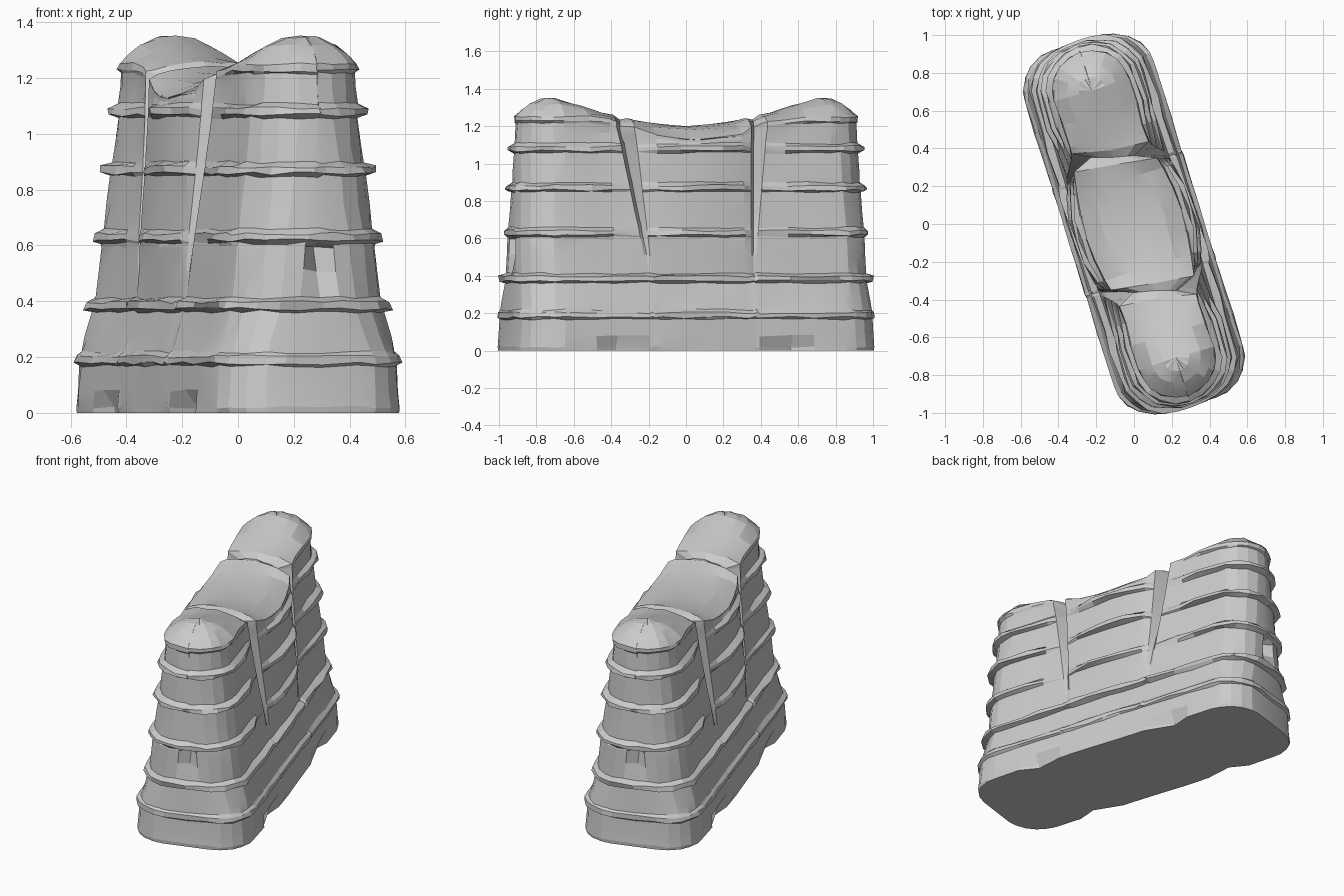
import bpy, bmesh, math, random
from mathutils import Matrix, Vector

if "Cube" in bpy.data.objects:
    bpy.data.objects.remove(bpy.data.objects["Cube"])
random.seed(4)


def lerp_table(table, x):
    """Piecewise linear lookup in rows of (x, value)."""
    if x <= table[0][0]:
        return table[0][1]
    for (x0, y0), (x1, y1) in zip(table, table[1:]):
        if x <= x1:
            return y0 + (y1 - y0) * (x - x0) / (x1 - x0)
    return table[-1][1]


# Shape of the rock: half sizes by height, crest and rim heights by length
HALF_WIDTH = [(0, .35), (.19, .345), (.39, .285), (.62, .262), (.87, .23), (1.08, .207), (1.25, .195)]
HALF_LENGTH = [(0, 1.0), (.2, .992), (.39, .976), (.62, .972), (.87, .96), (1.08, .953), (1.25, .942)]
BULGE = [(.3, .0), (.62, .03), (.87, .045), (1.25, .065)]
CREST = [(0, 1.2), (.25, 1.22), (.37, 1.255), (.5, 1.275), (.62, 1.315), (.74, 1.352)]
RIM = [(0, 1.13), (.28, 1.16), (.33, 1.2), (.45, 1.235), (.6, 1.25)]
LEDGES = [(.19, .014), (.385, .036), (.63, .03), (.87, .04), (1.08, .036), (1.24, .012)]
LEDGE_TOP = 1.108

# Levels up the wall: height and how far the ledge sticks out
levels = [(0, 0), (.02, .004), (.08, 0)]
for z, out in LEDGES:
    if z > .2:
        levels.append((z - .12 if z < 1.2 else 1.17, 0))
    if z == .63:
        levels.append((.595, 0))
    levels += [(z - .022, 0), (z - .012, out), (z + .012, out)]
    if z < 1.2:
        levels.append((z + .028, 0))

# Columns round half of the wall; the other half is the same turned by 180 degrees
columns = [("end", 0)]
columns += [("arc", a) for a in (-90, -72, -52, -34, -16)]
for v in (-.74, -.61, -.49):
    columns.append(("side", v))
columns += [("crack", (-1, k)) for k in (-1, 0, 1)]
columns += [("side", v) for v in (-.24, -.12, 0, .12, .24)]
columns += [("crack", (1, k)) for k in (-1, 0, 1)]
columns += [("side", v) for v in (.49, .61, .74)]
columns += [("arc", a) for a in (16, 34, 52, 72, 90)]


def nominal(kind, value):
    """Position of a column along the crest line, alike on both sides."""
    if kind == "side":
        return value
    if kind == "crack":
        return value[0] * .37 + value[1] * .04
    if kind == "end":
        return -.74
    return math.copysign(.74, value)


def wall_point(kind, value, z, out, wobble):
    w, length = lerp_table(HALF_WIDTH, z), lerp_table(HALF_LENGTH, z)
    r = min(.21, w)
    a, b = length - r, w - r
    n = nominal(kind, value)
    rise = max(0, min(1, (z - .47) / .75))
    # ledges die out at the cracks
    if z > .5 and abs(n) < .7:
        out *= max(0, min(1, (abs(abs(n) - .37) - .05) / .16))
    if z > 1.2 and abs(n) < .45:
        out = 0
    out *= wobble
    if kind == "end":
        # chipped pocket in the middle of each end
        dent = .075 * max(0, min(1, (z - .42) / .17)) if z < .602 else 0
        u, v = 0, -(a + r + out - dent)
    elif kind == "arc":
        t = math.radians(value)
        u = b + (r + out) * math.cos(t)
        v = math.copysign(a, value) + (r + out) * math.sin(t)
    else:
        bulge = lerp_table(BULGE, z) * max(0, math.cos(n * math.pi / .9))
        u, v = w + bulge + out, n
        if abs(n) > .7:
            v = math.copysign(a, n)
        if abs(n) == .49 and z < .03:
            u -= .045
        if kind == "crack":
            side, k = value
            foot, head = (-.30, -.405) if side < 0 else (.288, .345)
            v = foot + (head - foot) * rise + k * (.014 + .034 * rise)
            if k == 0:
                u -= .1 * rise
    if z > LEDGE_TOP:
        z = LEDGE_TOP + (z - LEDGE_TOP) * (lerp_table(RIM, abs(n)) - LEDGE_TOP) / (1.252 - LEDGE_TOP)
        if kind == "crack" and value[1] == 0:
            z -= .015
    return Vector((u, v, z))


def cap_point(rim, kind, value, t):
    """Rounded crown, from the rim (t=0) to the crest line (t=1)."""
    n = nominal(kind, value)
    spine = Vector((0, n, 0))
    top = lerp_table(CREST, abs(n))
    if kind == "crack" and value[1] == 0:
        top -= .02
    p = rim.lerp(spine, t)
    p.z = rim.z + (top - rim.z) * (1 - (1 - t) ** 2.4)
    return p


bm = bmesh.new()
rings = []
rim = None
for z, out in levels:
    half = []
    for kind, value in columns:
        p = wall_point(kind, value, z, out, random.uniform(.7, 1.15))
        if z > 0:
            p.z += random.uniform(-.006, .006)
        if kind != "crack":
            p.x += random.uniform(-.005, .005)
        half.append(p)
    rim = half
    rings.append(half)
for t in (.14, .36, .66, 1):
    half = [cap_point(p, k, v, t) for p, (k, v) in zip(rim, columns)]
    if t < 1:
        for p in half:
            p.z += random.uniform(-.006, .006)
    rings.append(half)

# Skin the rings, repeating each half turned round
vert_rings = []
for half in rings:
    full = half + [Vector((-p.x, -p.y, p.z)) for p in half]
    vert_rings.append([bm.verts.new(p) for p in full])
count = len(vert_rings[0])
for low, high in zip(vert_rings, vert_rings[1:]):
    for i in range(count):
        j = (i + 1) % count
        bm.faces.new((low[i], low[j], high[j], high[i]))
bm.faces.new(list(reversed(vert_rings[0])))
bmesh.ops.remove_doubles(bm, verts=vert_rings[-1], dist=.002)
bmesh.ops.recalc_face_normals(bm, faces=bm.faces)
bmesh.ops.rotate(bm, verts=bm.verts, cent=(0, 0, 0), matrix=Matrix.Rotation(math.radians(17.4), 3, "Z"))

mesh = bpy.data.meshes.new("layered_rock")
bm.to_mesh(mesh)
bm.free()
rock = bpy.data.objects.new("layered_rock", mesh)
bpy.context.collection.objects.link(rock)

# Stone colour
stone = bpy.data.materials.new("grey_stone")
stone.use_nodes = True
stone.diffuse_color = (.6, .6, .6, 1)
stone.node_tree.nodes["Principled BSDF"].inputs["Base Color"].default_value = (.6, .6, .6, 1)
mesh.materials.append(stone)

bpy.context.view_layer.objects.active = rock
rock.select_set(True)
bpy.ops.object.shade_smooth_by_angle(angle=math.radians(12))
